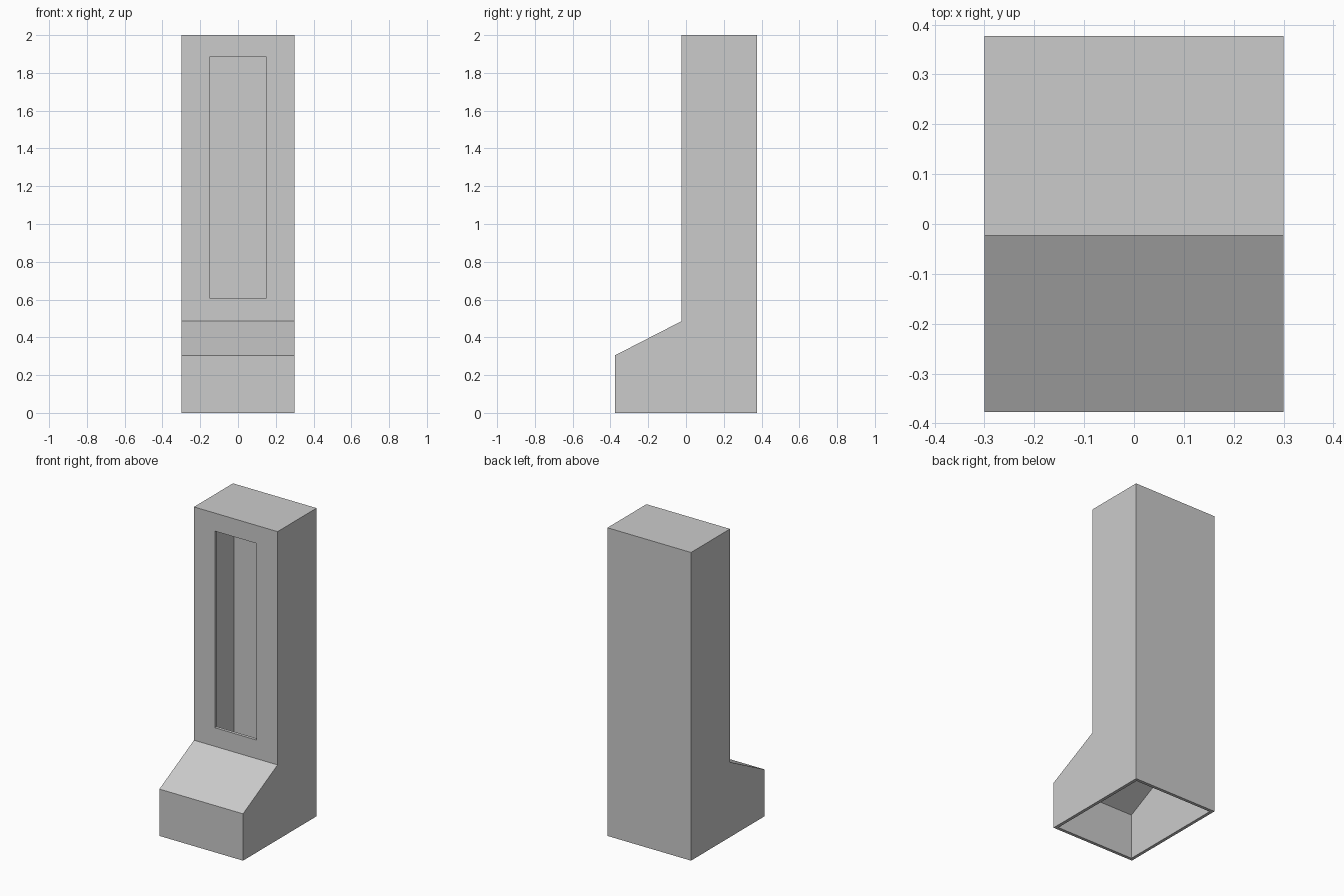
import bpy
import bmesh
from mathutils import Vector

WALL = 0.02
HALF_WIDTH = 0.3

if "Cube" in bpy.data.objects:
    bpy.data.objects.remove(bpy.data.objects["Cube"], do_unlink=True)

grey = bpy.data.materials.new("plain grey")
grey.use_nodes = True
grey.diffuse_color = (0.6, 0.6, 0.6, 1)
grey.node_tree.nodes["Principled BSDF"].inputs["Base Color"].default_value = (0.6, 0.6, 0.6, 1)


def prism(name, profile, half_width):
    """Extrude a (y, z) side profile across x."""
    bm = bmesh.new()
    face = bm.faces.new([bm.verts.new((-half_width, y, z)) for y, z in profile])
    extruded = bmesh.ops.extrude_face_region(bm, geom=[face])["geom"]
    moved = [v for v in extruded if isinstance(v, bmesh.types.BMVert)]
    bmesh.ops.translate(bm, verts=moved, vec=(2 * half_width, 0, 0))
    bmesh.ops.recalc_face_normals(bm, faces=bm.faces)
    mesh = bpy.data.meshes.new(name)
    bm.to_mesh(mesh)
    bm.free()
    mesh.materials.append(grey)
    obj = bpy.data.objects.new(name, mesh)
    bpy.context.collection.objects.link(obj)
    return obj


def inset(profile, distance):
    """Move every side of a counter-clockwise profile inward by the same distance."""
    points = [Vector(p) for p in profile]
    result = []
    for i, p in enumerate(points):
        before = (p - points[i - 1]).normalized()
        after = (points[(i + 1) % len(points)] - p).normalized()
        n1, n2 = Vector((-before.y, before.x)), Vector((-after.y, after.x))
        result.append(p + (n1 + n2) * distance / (1 + n1.dot(n2)))
    return result


def cut(target, cutter):
    cutter.hide_render = True
    mod = target.modifiers.new("cut", "BOOLEAN")
    mod.operation = "DIFFERENCE"
    mod.solver = "EXACT"
    mod.object = cutter
    bpy.context.view_layer.objects.active = target
    bpy.ops.object.modifier_apply(modifier=mod.name)
    bpy.data.objects.remove(cutter, do_unlink=True)


# Tall body with a sloping front foot
outline = [(-0.377, 0), (0.377, 0), (0.377, 2), (-0.023, 2), (-0.023, 0.486), (-0.377, 0.304)]
body = prism("chute_body", outline, HALF_WIDTH)

# Hollow interior, open at the bottom
hollow = [(y, z if z > 0.1 else -0.1) for y, z in inset(outline, WALL)]
cut(body, prism("hollow_cutter", hollow, HALF_WIDTH - WALL))

# Tall slot through the front wall
slot = [(-0.1, 0.607), (0.1, 0.607), (0.1, 1.883), (-0.1, 1.883)]
cut(body, prism("slot_cutter", slot, 0.15))
